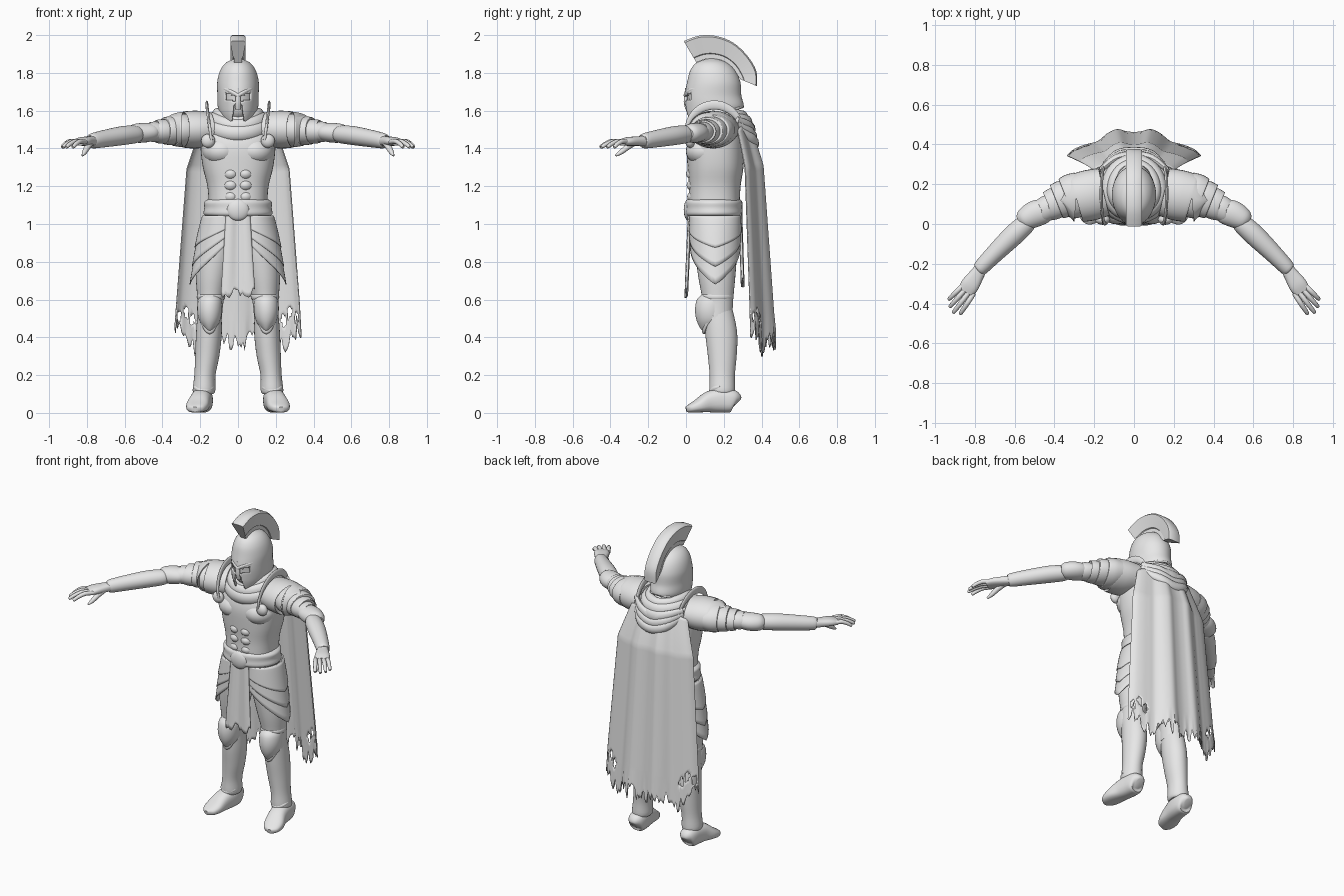
import bpy, bmesh, math, random
from mathutils import Vector, Matrix

random.seed(4)
grey = bpy.data.materials.new("plain grey")
grey.diffuse_color = (0.8, 0.8, 0.8, 1)

def finish(name, bm, mirror=False, thick=0):
    bmesh.ops.recalc_face_normals(bm, faces=bm.faces)
    me = bpy.data.meshes.new(name)
    bm.to_mesh(me)
    bm.free()
    me.materials.append(grey)
    ob = bpy.data.objects.new(name, me)
    bpy.context.collection.objects.link(ob)
    if thick:
        mod = ob.modifiers.new("thickness", 'SOLIDIFY')
        mod.thickness, mod.offset = thick, 0
    if mirror:
        ob.modifiers.new("mirror", 'MIRROR')

def resample(secs, steps, closed=False):
    """Smooth curve through the sections (x, y, z, rx, ry)."""
    p = [Vector(s) for s in secs]
    n = len(p)
    out = []
    for i in range(n if closed else n - 1):
        a, b, c, d = (p[(i + k) % n] if closed else p[max(0, min(n - 1, i + k))] for k in (-1, 0, 1, 2))
        for t in (j / steps for j in range(steps)):
            out.append(0.5 * (2 * b + (c - a) * t + (2 * a - 5 * b + 4 * c - d) * t * t
                              + (3 * b - a - 3 * c + d) * t ** 3))
    return out if closed else out + [p[-1]]

def bridge(bm, rings, closed=False):
    n = len(rings[0])
    for a, b in zip(rings, rings[1:] + rings[:1] if closed else rings[1:]):
        for k in range(n):
            bm.faces.new((a[k], a[(k + 1) % n], b[(k + 1) % n], b[k]))
    if not closed:
        bm.faces.new(rings[0])
        bm.faces.new(rings[-1])

def loft(name, secs, n=32, follow=False, closed=False, steps=4, power=2.0,
         ref=(0, 0, 1), mirror=False, cut=None, thick=0):
    pts = resample(secs, steps, closed)
    m = len(pts)
    bm = bmesh.new()
    rings = []
    for i, p in enumerate(pts):
        side, up = Vector((1, 0, 0)), Vector((0, 1, 0))
        if follow:
            a = pts[(i - 1) % m] if closed else pts[max(i - 1, 0)]
            b = pts[(i + 1) % m] if closed else pts[min(i + 1, m - 1)]
            t = (Vector(b[:3]) - Vector(a[:3])).normalized()
            side = t.cross(Vector(ref)).normalized()
            up = side.cross(t)
        ring = []
        for w in (math.tau * k / n for k in range(n)):
            c, s = (math.copysign(abs(q) ** (2 / power), q) for q in (math.cos(w), math.sin(w)))
            ring.append(bm.verts.new(Vector(p[:3]) + side * c * max(p[3], .001) + up * s * max(p[4], .001)))
        rings.append(ring)
    bridge(bm, rings, closed)
    if cut:
        gone = [f for f in bm.faces if cut(f.calc_center_median())]
        bmesh.ops.delete(bm, geom=gone, context='FACES')
    finish(name, bm, mirror, thick)

def ball(name, pos, size, turn=0, mirror=False):
    bm = bmesh.new()
    mat = Matrix.Translation(pos) @ Matrix.Rotation(turn, 4, 'Z') @ Matrix.Diagonal((*size, 1))
    bmesh.ops.create_uvsphere(bm, u_segments=24, v_segments=14, radius=1, matrix=mat)
    finish(name, bm, mirror)

def cloth(name, fn, nu, nv, mirror=False, thick=0.006, cut=None):
    bm = bmesh.new()
    g = [[bm.verts.new(fn(2 * i / nu - 1, j / nv)) for j in range(nv + 1)] for i in range(nu + 1)]
    for i in range(nu):
        for j in range(nv):
            f = bm.faces.new((g[i][j], g[i + 1][j], g[i + 1][j + 1], g[i][j + 1]))
            if cut and cut(f.calc_center_median()):
                bm.faces.remove(f)
    finish(name, bm, mirror, thick)

# Torso, muscled breastplate and belt
loft("torso", [(0, .155, 1.0, .165, .125), (0, .15, 1.1, .156, .135), (0, .152, 1.2, .162, .137),
               (0, .156, 1.3, .186, .148), (0, .155, 1.4, .198, .15), (0, .16, 1.47, .195, .138),
               (0, .17, 1.53, .16, .115), (0, .165, 1.57, .09, .08)], n=48, power=2.4)
ball("chest_muscle", (.088, .1, 1.385), (.1, .101, .078), -.08, True)
for row in range(3):
    ball("belly_muscle", (.038, .08 - .003 * row, 1.145 + .06 * row), (.05, .074, .042), 0, True)
loft("belt", [(0, .148, 1.04, .165, .14), (0, .148, 1.055, .183, .152), (0, .148, 1.085, .178, .15),
              (0, .148, 1.115, .18, .15), (0, .148, 1.13, .16, .14)], n=48, steps=3)
ball("buckle", (0, .012, 1.075), (.06, .024, .057))
ball("brooch", (.158, .022, 1.44), (.037, .026, .037), 0, True)

# Neck and draped scarf
loft("neck", [(0, .16, 1.5, .08, .08), (0, .15, 1.62, .07, .075)], n=24)
for rx, ry, z, r in [(.155, .135, 1.515, .036), (.132, .122, 1.548, .036), (.108, .108, 1.578, .03)]:
    secs = []
    for w in (math.tau * i / 16 for i in range(16)):
        s = math.sin(w)
        dip = -.035 * max(0, -s) ** 2 - .015 * max(0, s) ** 2
        secs.append((rx * math.cos(w), .17 + ry * s * (1.2 if s > 0 else 1), z + dip, r, r * 1.25))
    loft("scarf_fold", secs, n=14, follow=True, closed=True)
for k in range(3):
    y, z = .33 + .01 * k, 1.52 - .035 * k
    loft("back_drape", [(-.17, .27, 1.55 - .02 * k, .012, .02), (-.09, y, z, .02, .028), (0, y + .015, z - .025, .022, .03),
                        (.09, y, z, .02, .028), (.17, .27, 1.55 - .02 * k, .012, .02)], n=12, follow=True)

# Head and open-faced helmet
loft("head", [(0, .13, 1.54, .04, .06), (0, .13, 1.59, .078, .108), (0, .142, 1.66, .096, .128),
              (0, .142, 1.74, .096, .128), (0, .14, 1.83, .05, .06)], n=32)

def face_gap(c):
    ax = abs(c.x)
    eye = c.y < .1 and .014 < ax < .066 and 1.648 + .15 * ax < c.z < 1.672 + .35 * ax
    mouth = c.y < .12 and ax < .02 + (1.63 - c.z) * .14 and c.z < 1.63
    return eye or mouth or c.z < 1.53 + max(0, c.y - .09) * .43

loft("helmet", [(0, .11, 1.53, .062, .09), (0, .136, 1.58, .09, .13), (0, .15, 1.62, .102, .15),
                (0, .143, 1.68, .104, .145), (0, .147, 1.75, .105, .136), (0, .142, 1.81, .09, .115),
                (0, .137, 1.85, .06, .078), (0, .137, 1.872, .012, .016)],
     n=112, steps=8, cut=face_gap, thick=.01)
loft("brow_rim", [(.1, .12, 1.722, .005, .007), (.075, .047, 1.717, .006, .009), (.035, .008, 1.7, .008, .01),
                  (0, -.003, 1.68, .01, .011)], n=12, follow=True, mirror=True)
loft("nose_guard", [(0, .007, 1.605, .014, .01), (0, -.001, 1.65, .015, .011), (0, .004, 1.72, .007, .008)], n=12)
loft("neck_rim", [(.1, .13, 1.56, .006, .008), (.095, .2, 1.585, .007, .008), (.06, .272, 1.612, .008, .008),
                  (0, .3, 1.622, .008, .008)], n=10, follow=True, mirror=True)

# Helmet crest: a tall fan, wider at its outer edge
inner = [(.055, 1.855), (.1, 1.872), (.15, 1.875), (.2, 1.862), (.245, 1.83), (.275, 1.785), (.29, 1.765)]
outer = [(-.012, 1.968), (.07, 1.997), (.16, 1.995), (.25, 1.96), (.325, 1.89), (.372, 1.81), (.375, 1.73)]
bm = bmesh.new()
prof = [(0, -.02), (.2, -.021), (.23, -.026), (.93, -.041), (1, -.03)]
prof += [(f, -x) for f, x in reversed(prof)]
rows = [[bm.verts.new(a.lerp(b, f) + Vector((x, 0, 0))) for f, x in prof] for a, b in
        zip(*(resample([(0, y, z) for y, z in e], 4) for e in (inner, outer)))]
bridge(bm, rows)
finish("helmet_crest", bm)

# Upright shoulder ridges and layered shoulder plates
loft("shoulder_ridge", [(.145 + .02 * math.sin(w), .15 + .15 * math.cos(w), 1.475 + .155 * math.sin(w),
                         .006 + .018 * max(0, math.sin(w)), .008) for w in (math.radians(21 * i - 15) for i in range(11))],
     n=12, follow=True, ref=(1, 0, 0), mirror=True)
for x0, x1, y, z, ry, rz in [(.15, .29, .145, 1.5, .128, .1), (.26, .34, .143, 1.497, .113, .088),
                             (.31, .39, .128, 1.494, .094, .076), (.36, .43, .105, 1.49, .079, .065),
                             (.41, .465, .08, 1.488, .063, .054)]:
    loft("shoulder_plate", [(x0, y + .016, z + .002, ry * .95, rz * .92), ((x0 + x1) / 2, y, z, ry, rz),
                            (x1 - .005, y - .014, z, ry * .96, rz * .96), (x1, y - .016, z, ry * .9, rz * .9)],
         follow=True, mirror=True)

# Arms, elbow guards, hands
loft("upper_arm", [(.3, .14, 1.49, .07, .065), (.42, .085, 1.485, .055, .05), (.52, .03, 1.48, .048, .045)],
     follow=True, mirror=True)
loft("elbow_guard", [(.425, .075, 1.49, .035, .03), (.45, .065, 1.487, .06, .046), (.5, .05, 1.483, .066, .052),
                     (.55, .022, 1.48, .055, .048), (.572, .008, 1.478, .035, .03)], follow=True, mirror=True)
loft("forearm_guard", [(.53, .015, 1.475, .042, .04), (.55, -.005, 1.474, .05, .047), (.61, -.06, 1.468, .053, .05),
                       (.7, -.148, 1.453, .046, .046), (.77, -.22, 1.44, .039, .04), (.78, -.23, 1.438, .03, .03)],
     follow=True, mirror=True)
loft("palm", [(.76, -.21, 1.44, .03, .028), (.79, -.255, 1.439, .037, .025), (.823, -.305, 1.437, .046, .023),
              (.846, -.34, 1.432, .042, .017)], n=20, follow=True, power=2.5, mirror=True)
for off, size in [(-.034, .125), (-.011, .142), (.012, .13), (.034, .105)]:
    base = Vector((.832 + .77 * off, -.328 + .63 * off, 1.434))
    d = Vector((.63 + off * 2.4, -.77 + off * 1.8, 0)).normalized()
    path = [(0, 0, .012), (.4, .004, .013), (.75, -.01, .0115), (.97, -.026, .009), (1, -.028, .003)]
    loft("finger", [(*(base + d * size * t + Vector((0, 0, dz))), r, r) for t, dz, r in path],
         n=12, follow=True, steps=3, mirror=True)
loft("thumb", [(.775, -.265, 1.434, .016, .016), (.795, -.305, 1.41, .017, .016), (.812, -.345, 1.38, .013, .013),
               (.824, -.372, 1.362, .005, .005)], n=12, follow=True, mirror=True)

# Hips and legs
loft("hips", [(0, .155, .86, .1, .09), (0, .155, .92, .165, .12), (0, .155, 1.0, .172, .128),
              (0, .15, 1.07, .165, .135)], n=40)
loft("thigh", [(.105, .16, .98, .08, .11), (.118, .16, .85, .1, .11), (.135, .163, .72, .088, .098),
               (.145, .168, .6, .07, .082), (.15, .165, .5, .064, .08)], mirror=True)
loft("greave", [(.15, .165, .57, .058, .075), (.152, .18, .48, .066, .082), (.155, .188, .4, .068, .084),
                (.163, .192, .3, .064, .076), (.175, .192, .2, .056, .067), (.18, .192, .12, .06, .068),
                (.18, .192, .1, .05, .06)], mirror=True)
loft("knee_guard", [(.148, .14, .63, .04, .05), (.148, .132, .6, .062, .074), (.15, .128, .545, .066, .08),
                    (.15, .13, .49, .056, .074), (.15, .128, .445, .028, .05), (.15, .12, .425, .008, .02)], mirror=True)
loft("knee_chevron", [(.095, .145, .515, .006, .01), (.117, .108, .475, .008, .014), (.15, .095, .432, .01, .016),
                      (.185, .108, .475, .008, .014), (.207, .145, .515, .006, .01)], n=12, follow=True, mirror=True)
loft("thigh_band", [(.143, .166, .6, .07, .08), (.143, .166, .607, .075, .086), (.143, .166, .622, .075, .086),
                    (.143, .166, .63, .07, .08)], steps=2, mirror=True)
loft("foot", [(.186, .268, .05, .02, .03), (.186, .26, .056, .043, .053), (.187, .235, .063, .053, .062),
              (.19, .185, .066, .056, .065), (.2, .125, .058, .056, .057), (.215, .065, .037, .06, .036),
              (.225, .02, .023, .045, .022), (.228, .001, .018, .015, .014)],
     n=28, follow=True, power=2.5, mirror=True)
loft("ankle_rim", [(.126, .18, .14, .005, .008), (.14, .148, .13, .006, .01), (.182, .128, .115, .007, .012),
                   (.222, .148, .13, .006, .01), (.234, .18, .14, .005, .008)], n=10, follow=True, mirror=True)

# Layered hip guards, pointed on the outer side
for k, depth in enumerate((.17, .27, .365)):
    def guard(u, v):
        z = 1.045 - v * depth * (1 - .72 * abs(u) ** 1.15)
        off = .003 * (2 - k) + .004 * v
        w = math.radians(118) * u
        return (.08 + (.1 + .07 * ((1.045 - z) / .365) ** .8 + off) * math.cos(w), .155 + (.127 + off) * math.sin(w), z)
    cloth("hip_guard", guard, 28, 10, mirror=True, thick=.005)

# Ragged front and back flaps
for name, low, y0, y1 in [("front_flap", .635, .02, .002), ("back_flap", .69, .288, .3)]:
    rag = [random.uniform(-.03, .03) for i in range(17)]
    cloth(name, lambda u, v: (u * (.062 + .028 * v), y0 + (y1 - y0) * v + .005 * math.cos(u * 5),
                              1.06 - v * (1.06 - low) + rag[round(u * 8 + 8)] * max(0, v - .8) * 5), 16, 20, thick=.01)

# Long tattered cape: broad back panel with side wings, and worn holes
rag = [random.uniform(-.06, .05) for i in range(73)]
half = [(.04, .464), (.085, .474), (.13, .455), (.18, .415), (.225, .402), (.27, .388), (.31, .368), (.335, .342)]
line = [(-x, y, 0) for x, y in reversed(half)] + [(0, .46, 0)] + [(x, y, 0) for x, y in half]
hem = resample(line, 9)[::2]

def cape(u, v):
    i = round(u * 36 + 36)
    x, y, _ = hem[i]
    k = min(1, v * 5)
    drop = 1.155 - .07 * u * u + .06 * math.exp(-((abs(u) - .6) / .15) ** 2)
    z = 1.54 - v * drop - .04 * u * u * (1 - v) + rag[i] * max(0, v - .88) / .12
    top = .27 + .035 * k + (y - .342) / .13 * (.06 + .025 * k)
    return (x * (.6 + .16 * k + .24 * v), top + (y - top) * v, z)

def cape_hole(c):
    return any(((abs(c.x) - x) / .012) ** 2 + ((c.z - z) / .03) ** 2 < 1 for x, z in ((.275, .53), (.31, .51), (.24, .49)))

cloth("cape", cape, 72, 60, cut=cape_hole)

# Smooth shading with sharp edges kept
bpy.ops.object.select_all(action='SELECT')
bpy.context.view_layer.objects.active = bpy.data.objects["torso"]
bpy.ops.object.shade_smooth_by_angle(angle=math.radians(40))
